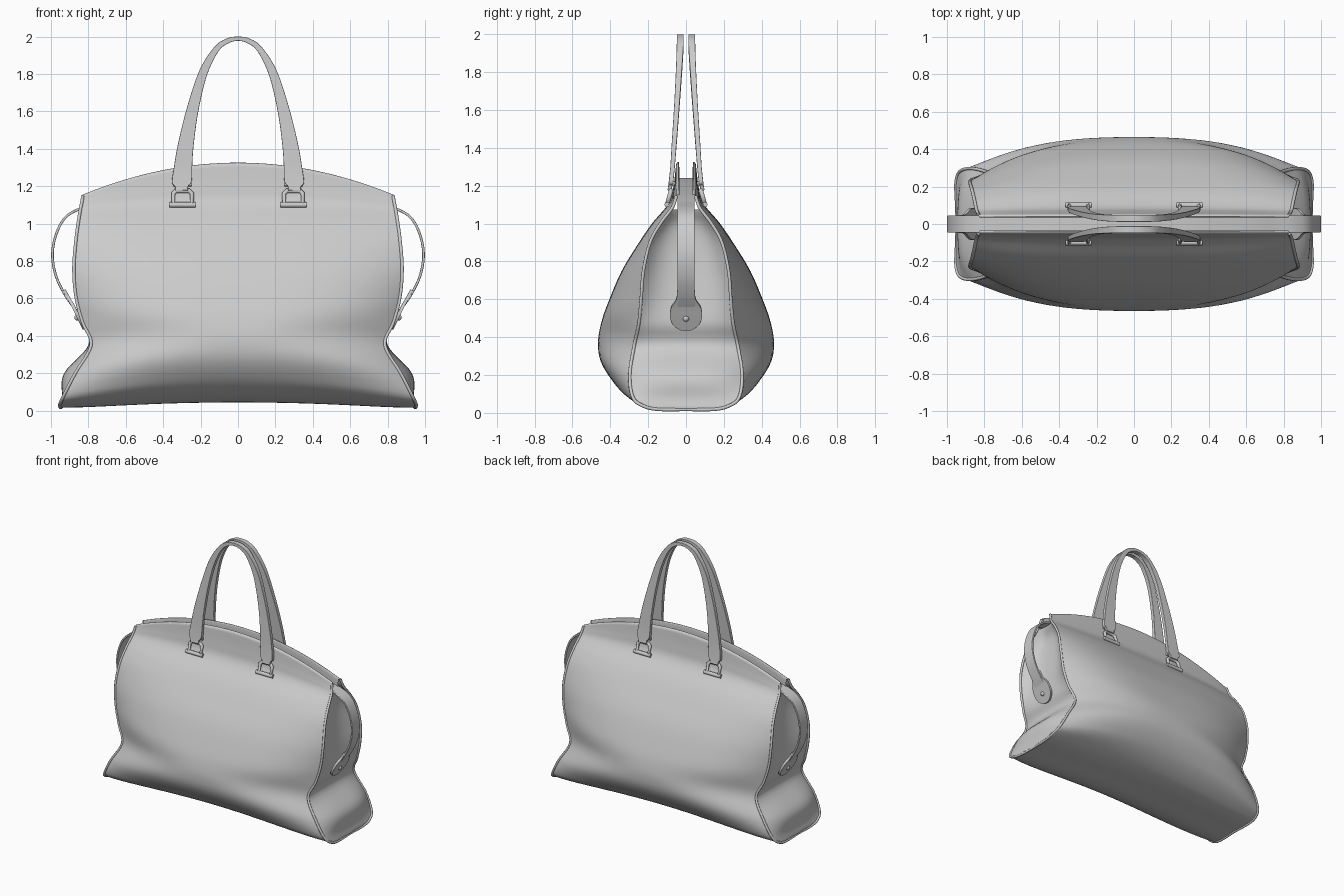
import bpy, bmesh, math
from mathutils import Vector

if "Cube" in bpy.data.objects:
    bpy.data.objects.remove(bpy.data.objects["Cube"])


def smooth_path(pts, n):
    """Catmull-Rom through tuples of any length."""
    out = []
    for i in range(len(pts) - 1):
        p1, p2 = pts[i], pts[i + 1]
        p0, p3 = pts[max(i - 1, 0)], pts[min(i + 2, len(pts) - 1)]
        for k in range(n):
            t = k / n
            out.append(tuple(0.5 * (2 * b + (c - a) * t + (2 * a - 5 * b + 4 * c - d) * t * t
                                    + (3 * b - a - 3 * c + d) * t ** 3)
                             for a, b, c, d in zip(p0, p1, p2, p3)))
    return out + [tuple(pts[-1])]


def grid_mesh(name, rows, closed=False, bevel=0.0, angle=40):
    """Skin a list of point rows; closed rows become a capped tube."""
    bm = bmesh.new()
    vr = [[bm.verts.new(p) for p in r] for r in rows]
    n = len(rows[0])
    for a, b in zip(vr, vr[1:]):
        for j in range(n if closed else n - 1):
            k = (j + 1) % n
            bm.faces.new((a[j], a[k], b[k], b[j]))
    if closed:
        bm.faces.new(vr[0])
        bm.faces.new(vr[-1])
    else:
        bmesh.ops.remove_doubles(bm, verts=bm.verts, dist=1e-5)
    bmesh.ops.recalc_face_normals(bm, faces=bm.faces)
    me = bpy.data.meshes.new(name)
    bm.to_mesh(me)
    bm.free()
    ob = bpy.data.objects.new(name, me)
    bpy.context.collection.objects.link(ob)
    if bevel:
        m = ob.modifiers.new("soft_edges", 'BEVEL')
        m.width, m.segments, m.limit_method, m.angle_limit = bevel, 3, 'ANGLE', math.radians(50)
    bpy.ops.object.select_all(action='DESELECT')
    ob.select_set(True)
    bpy.context.view_layer.objects.active = ob
    bpy.ops.object.shade_smooth_by_angle(angle=math.radians(angle))
    return ob


def ribbon(name, path, thick, bevel):
    """Flat band along (x, z, half_width) points, width running along y."""
    rows = []
    for i, (x, z, w) in enumerate(path):
        a, b = path[max(i - 1, 0)], path[min(i + 1, len(path) - 1)]
        t = Vector((b[0] - a[0], 0, b[1] - a[1])).normalized()
        nrm = Vector((-t.z, 0, t.x)) * thick / 2
        c = Vector((x, 0, z))
        wy = Vector((0, w, 0))
        rows.append([c - wy - nrm, c + wy - nrm, c + wy + nrm, c - wy + nrm])
    return grid_mesh(name, rows, True, bevel)


def tube(name, pts, r, cyclic=False):
    cu = bpy.data.curves.new(name, 'CURVE')
    cu.dimensions, cu.bevel_depth, cu.bevel_resolution, cu.use_fill_caps = '3D', r, 2, True
    sp = cu.splines.new('POLY')
    sp.points.add(len(pts) - 1)
    for p, q in zip(sp.points, pts):
        p.co = (*q, 1)
    sp.use_cyclic_u = cyclic
    ob = bpy.data.objects.new(name, cu)
    bpy.context.collection.objects.link(ob)
    return ob


# Body profile: end seam x, y, z | middle y, z | gusset bulge
ROWS = [(.945, 0, .018, 0, .045, 0), (.95, .14, .018, .14, .047, 0),
        (.952, .22, .034, .25, .075, 0), (.932, .28, .08, .365, .15, .01),
        (.87, .297, .2, .445, .26, .06), (.785, .275, .35, .465, .365, .015),
        (.83, .25, .47, .447, .48, -.01), (.865, .237, .6, .405, .6, -.06),
        (.878, .225, .75, .34, .75, -.09), (.868, .19, .9, .255, .89, -.09),
        (.855, .135, 1.0, .18, 1.0, -.07), (.843, .078, 1.075, .09, 1.11, -.02),
        (.835, .06, 1.115, .066, 1.2, -.01), (.83, .05, 1.148, .052, 1.315, 0)]
RIM = [(.83, .042, 1.155, .043, 1.325, 0), (.825, .034, 1.145, .036, 1.315, 0),
       (.82, .034, 1.075, .036, 1.23, 0)]
STEP = 6
body = smooth_path(ROWS, STEP)
rim = smooth_path([ROWS[-1]] + RIM, 3)[1:]

# Front and back panels, each running under the base and over the top rim
NU = 60
for side, name in ((-1, "front_panel"), (1, "back_panel")):
    rows = []
    for xe, ye, ze, ym, zm, _ in body + rim:
        row = []
        power = 3.3 - 0.9 * math.exp(-((ze - .4) / .1) ** 2)  # dent at the waist
        for i in range(NU + 1):
            u = math.sin((i / NU * 2 - 1) * math.pi / 2)
            y = ye + (ym - ye) * (1 - abs(u) ** power)
            sag = .012 * (u * u - abs(u) ** 8) if ze < .1 else 0  # feet touch the ground
            row.append((u * xe, side * y, ze + (zm - ze) * (1 - u * u) - sag))
        rows.append(row)
    grid_mesh(name, rows, angle=60)

for s, tag in ((1, "right"), (-1, "left")):
    # End gusset: bulging foot, pinched waist, sunken upper part
    rows = [[(s * (xe + b * (1 - abs(j / 10 - 1) ** 3)), (j / 10 - 1) * ye, ze)
             for j in range(21)] for xe, ye, ze, _, _, b in body[:11 * STEP + 1]]
    grid_mesh(tag + "_gusset", rows, angle=60)
    # Piping along the seam
    half = [(s * r[0], r[1], r[2]) for r in body]
    tube(tag + "_piping", [(x, -y, z) for x, y, z in reversed(half[1:])] + half, .009)
    # Strap end tab with rivet
    tab = smooth_path([(.93, .645, .047), (.905, .60, .052), (.882, .56, .078),
                       (.86, .515, .085), (.84, .475, .073), (.825, .445, .04),
                       (.821, .437, .012)], 4)
    ribbon(tag + "_strap_tab", [(s * x, z, w) for x, z, w in tab], .018, .004)
    bpy.ops.mesh.primitive_uv_sphere_add(segments=16, ring_count=8, radius=.016,
                                         location=(s * .859, 0, .498))
    bpy.context.object.name = tag + "_rivet"
    bpy.ops.object.shade_smooth()

# Closure strip along the top, looping out at both ends
strip = [(0, 1.235), (.3, 1.215), (.6, 1.155), (.76, 1.105), (.86, 1.073), (.93, 1.025),
         (.975, .935), (.992, .83), (.973, .72), (.925, .62), (.865, .535)]
strip = [(-x, z, .046) for x, z in reversed(strip[1:])] + [(x, z, .046) for x, z in strip]
ribbon("top_strip_and_side_loops", smooth_path(strip, 6), .014, .004)

# Handles: inner x, inner z, outer x, outer z, y, half thickness
H = [(.268, 1.176, .335, 1.176, .088, .010), (.266, 1.20, .338, 1.20, .083, .011),
     (.248, 1.225, .353, 1.222, .079, .012), (.245, 1.30, .343, 1.30, .071, .012),
     (.237, 1.42, .320, 1.43, .062, .013), (.212, 1.60, .273, 1.62, .049, .014),
     (.167, 1.79, .206, 1.82, .037, .016), (.105, 1.92, .125, 1.946, .031, .018),
     (.05, 1.965, .06, 1.99, .030, .018), (0, 1.977, 0, 2.0, .030, .018)]
arch = smooth_path(H + [(-a, b, -c, d, e, f) for a, b, c, d, e, f in reversed(H[:-1])], 6)
for side, name in ((-1, "front"), (1, "back")):
    rows = [[(xi, side * (y - h), zi), (xo, side * (y - h), zo),
             (xo, side * (y + h), zo), (xi, side * (y + h), zi)]
            for xi, zi, xo, zo, y, h in arch]
    grid_mesh(name + "_handle", rows, True, .007)
    # Handle hardware: square ring, lower bar and collar
    for s, tag in ((1, "right"), (-1, "left")):
        cx = s * .296

        def at(dx, z, off=0):
            return (cx + dx, side * (.100 - (z - 1.10) * .28 + off), z)
        pre = name + "_" + tag
        tube(pre + "_ring", [at(-.05, 1.10), at(-.05, 1.16), at(-.035, 1.175),
                             at(.035, 1.175), at(.05, 1.16), at(.05, 1.10)], .0125, True)
        tube(pre + "_bar", [at(-.07, 1.10), at(.07, 1.10)], .0145)
        tube(pre + "_collar", [at(-.048, 1.212), at(.048, 1.212)], .013)
